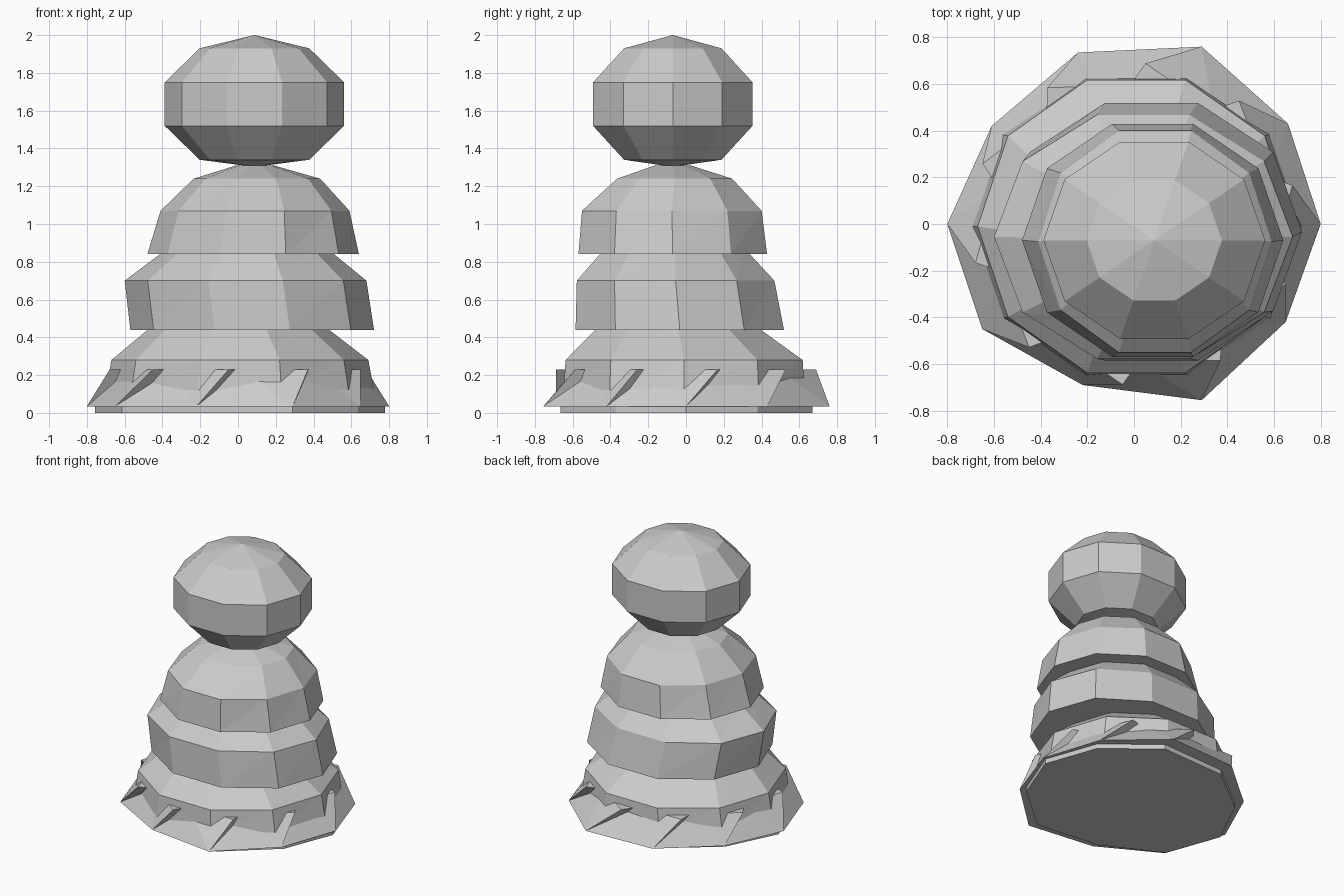
import bpy
import bmesh
from math import cos, sin, radians

SIDES = 10

if "Cube" in bpy.data.objects:
    bpy.data.objects.remove(bpy.data.objects["Cube"], do_unlink=True)

# Single stone colour
stone = bpy.data.materials.new("pale_grey_stone")
stone.use_nodes = True
stone.diffuse_color = (0.6, 0.6, 0.6, 1)
stone.node_tree.nodes["Principled BSDF"].inputs["Base Color"].default_value = (0.6, 0.6, 0.6, 1)


def finish(bm, name):
    bmesh.ops.recalc_face_normals(bm, faces=bm.faces)
    mesh = bpy.data.meshes.new(name)
    bm.to_mesh(mesh)
    bm.free()
    mesh.materials.append(stone)
    obj = bpy.data.objects.new(name, mesh)
    bpy.context.collection.objects.link(obj)
    return obj


def ring(bm, z, cx, cy, rx, ry, turn=0):
    angles = [radians(360 * i / SIDES + turn) for i in range(SIDES)]
    return [bm.verts.new((cx + rx * cos(a), cy + ry * sin(a), z)) for a in angles]


def bridge(bm, low, high):
    # Facets split along the diagonal from low left to high right
    for i in range(SIDES):
        j = (i + 1) % SIDES
        bm.faces.new((low[i], low[j], high[j]))
        bm.faces.new((low[i], high[j], high[i]))


def stack(name, levels):
    # Closed stack of elliptical rings, listed from bottom to top
    bm = bmesh.new()
    rings = [ring(bm, *level) for level in levels]
    for low, high in zip(rings, rings[1:]):
        bridge(bm, low, high)
    bm.faces.new(rings[0])
    bm.faces.new(rings[-1])
    return finish(bm, name)


# Faceted ball head
hx, hy = 0.087, -0.07
stack("head", [(z, hx, hy, r, r * 0.935) for z, r in (
    (1.305, 0.02), (1.34, 0.29), (1.52, 0.475),
    (1.75, 0.475), (1.93, 0.29), (2.0, 0.002))])

# Three overlapping body tiers: z, centre x and y, radius x and y
stack("upper_tier", [
    (0.84, 0.08, -0.07, 0.56, 0.525),
    (1.07, 0.09, -0.075, 0.50, 0.50),
    (1.24, 0.10, -0.06, 0.335, 0.32),
    (1.31, 0.09, -0.07, 0.10, 0.10)])
stack("middle_tier", [
    (0.44, 0.075, -0.033, 0.645, 0.58),
    (0.70, 0.04, -0.055, 0.64, 0.55),
    (0.88, 0.05, -0.06, 0.41, 0.38)])
stack("lower_tier", [
    (0.12, 0.01, -0.01, 0.71, 0.67),
    (0.28, 0.01, -0.01, 0.68, 0.66),
    (0.48, 0.0, -0.05, 0.43, 0.41)])

# Folded skirt: uneven hem, with a raised fold and a crevice at each corner
hem_points = [(0.8, 0), (0.66, 0.43), (0.29, 0.76), (-0.24, 0.735), (-0.61, 0.42),
              (-0.8, 0), (-0.65, -0.45), (-0.22, -0.69), (0.29, -0.755), (0.65, -0.42)]
bm = bmesh.new()
hem = [bm.verts.new((x, y, 0.035)) for x, y in hem_points]
fold = ring(bm, 0.23, 0, 0, 0.70, 0.69, 14)
crevice = ring(bm, 0.23, 0, 0, 0.61, 0.59, 20)
for i in range(SIDES):
    j = (i + 1) % SIDES
    bm.faces.new((hem[i], hem[j], crevice[i]))
    bm.faces.new((hem[i], crevice[i], fold[i]))
    bm.faces.new((hem[j], fold[j], crevice[i]))
bm.faces.new([v for pair in zip(fold, crevice) for v in pair])
# Inset foot under the hem
foot = [bm.verts.new((0.01 + x * 0.96, y * 0.88, 0)) for x, y in hem_points]
inner = [bm.verts.new((0.01 + x * 0.96, y * 0.88, 0.035)) for x, y in hem_points]
bridge(bm, foot, inner)
bridge(bm, inner, hem)
bm.faces.new(foot)
finish(bm, "folded_skirt")
